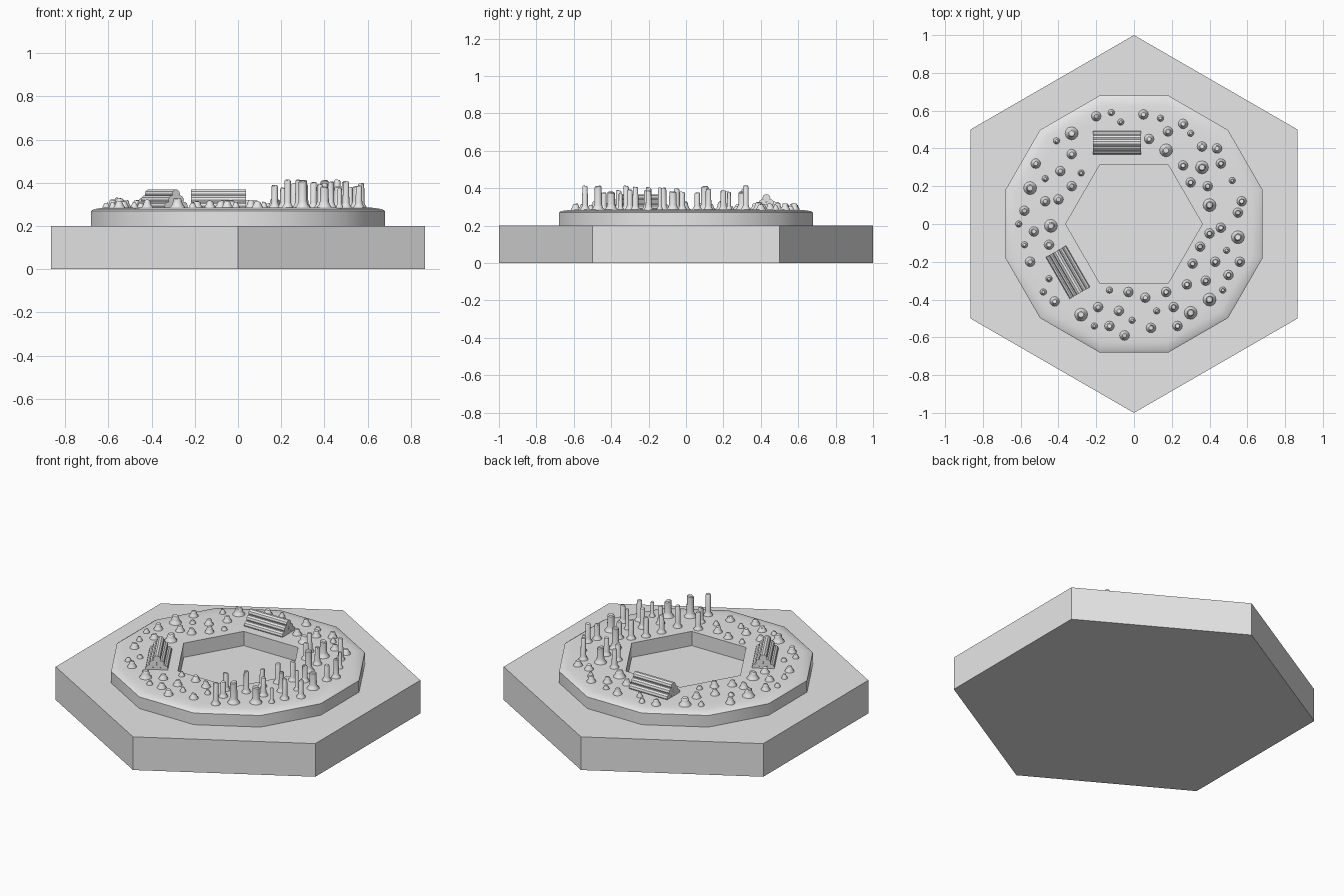
import bpy
import bmesh
import math
import random
from mathutils import Matrix, Vector

random.seed(4)
if "Cube" in bpy.data.objects:
    bpy.data.objects.remove(bpy.data.objects["Cube"], do_unlink=True)

grey = bpy.data.materials.new("plain_grey")
grey.use_nodes = True
grey.diffuse_color = (0.8, 0.8, 0.8, 1)
grey.node_tree.nodes["Principled BSDF"].inputs["Base Color"].default_value = grey.diffuse_color


def finish(bm, name, smooth=True):
    """Turn a bmesh into a named, shaded object."""
    bmesh.ops.recalc_face_normals(bm, faces=bm.faces)
    mesh = bpy.data.meshes.new(name)
    bm.to_mesh(mesh)
    bm.free()
    mesh.materials.append(grey)
    obj = bpy.data.objects.new(name, mesh)
    bpy.context.collection.objects.link(obj)
    if smooth:
        bpy.ops.object.select_all(action="DESELECT")
        obj.select_set(True)
        bpy.context.view_layer.objects.active = obj
        bpy.ops.object.shade_smooth_by_angle(angle=math.radians(35))
    return obj


def skin(bm, rings, closed=False):
    """Connect successive rings of vertices with quads."""
    pairs = list(zip(rings, rings[1:]))
    if closed:
        pairs.append((rings[-1], rings[0]))
    for low, high in pairs:
        for i in range(len(low)):
            j = (i + 1) % len(low)
            bm.faces.new((low[i], low[j], high[j], high[i]))


def polygon_ring(bm, sides, radius, first_corner, z, steps=24):
    """Sample a regular polygon outline at evenly spaced angles."""
    ring = []
    sector = math.tau / sides
    for k in range(steps):
        a = math.tau * k / steps
        off = (a - first_corner) % sector - sector / 2
        r = radius * math.cos(sector / 2) / math.cos(off)
        ring.append(bm.verts.new((r * math.cos(a), r * math.sin(a), z)))
    return ring


# Hexagonal ground slab
bm = bmesh.new()
bmesh.ops.create_cone(bm, cap_ends=True, segments=6, radius1=1, radius2=1, depth=0.2,
                      matrix=Matrix.Translation((0, 0, 0.1)) @ Matrix.Rotation(math.pi / 6, 4, "Z"))
# Put corners on the y axis whichever way the primitive starts
if max(v.co.y for v in bm.verts) < 0.95:
    bmesh.ops.rotate(bm, verts=bm.verts, matrix=Matrix.Rotation(math.pi / 6, 3, "Z"))
finish(bm, "ground_slab", smooth=False)

# Raised twelve-sided plateau with a hexagonal pit
bm = bmesh.new()
corner = math.pi / 12
outline = [(0.704, 0.2), (0.704, 0.27), (0.69, 0.278), (0.65, 0.284), (0.6, 0.286)]
rings = [polygon_ring(bm, 12, r, corner, z) for r, z in outline]
rings += [polygon_ring(bm, 6, 0.362, 0, z) for z in (0.286, 0.2)]
skin(bm, rings, closed=True)
finish(bm, "plateau")


# Tree stumps and standing trunks, placed in hundredths of a unit
LARGE = [(17, 39), (36, 30), (40, 10), (55, -7), (40, -40), (30, -47), (-28, -48),
         (-44, -1), (-55, 19), (-33, 48)]
MEDIUM = [(-20, 57), (5, 58), (18, 49), (26, 53), (8, 45), (36, 41), (44, 40), (26, 31),
          (46, 32), (30, 22), (39, 20), (57, 12), (55, 6), (40, -5), (46, -2), (35, -12),
          (43, -20), (56, -20), (31, -21), (50, -27), (38, -30), (28, -32), (21, -44),
          (17, -36), (23, -54), (9, -55), (6, -39), (-3, -36), (-19, -44), (-8, -46),
          (-13, -54), (-5, -59), (-42, -41), (-55, -20), (-45, -11), (-53, -4), (-58, 7),
          (-47, 12), (-40, 13), (-33, 20), (-39, 28), (-52, 32), (-33, 37)]
SMALL = [(-12, 59), (-7, 54), (14, 56), (30, 48), (52, 23), (49, -14), (47, -35), (12, -46),
         (-13, -35), (-1, -51), (-21, -54), (-48, -36), (-45, -29), (-58, -11), (-61, 0),
         (-47, 24), (-28, 27), (-41, 44)]


def add_trunk(bm, x, y, radius, height):
    """Flared root, slim stem and a slightly slanted, rounded cut."""
    profile = [(1, -0.005), (0.95, 0.004), (0.7, 0.014), (0.57, 0.6 * radius + 0.008),
               (0.53, height - 0.005), (0.4, height)]
    slant = Vector((random.uniform(-0.2, 0.2), random.uniform(-0.2, 0.2)))
    rings = []
    for i, (scale, h) in enumerate(profile):
        ring = []
        for k in range(12):
            a = math.tau * k / 12
            d = Vector((math.cos(a), math.sin(a))) * radius * scale
            tilt = d.dot(slant) if i > 3 else 0
            ring.append(bm.verts.new((x + d.x, y + d.y, 0.284 + h + tilt)))
        rings.append(ring)
    skin(bm, rings)
    bm.faces.new(rings[-1])


stumps, trunks = bmesh.new(), bmesh.new()
for spots, radius in ((LARGE, 0.036), (MEDIUM, 0.027), (SMALL, 0.018)):
    for x, y in spots:
        if x > 15 and y < 33:
            add_trunk(trunks, x / 100, y / 100, radius, random.uniform(0.09, 0.13))
        else:
            add_trunk(stumps, x / 100, y / 100, radius, radius + random.uniform(0.002, 0.01))
finish(stumps, "tree_stumps")
finish(trunks, "standing_trunks")


# Stacked log piles
def log_pile(name, x, y, turn):
    bm = bmesh.new()
    place = Matrix.Translation((x, y, 0)) @ Matrix.Rotation(turn, 4, "Z")
    lay = Matrix.Rotation(math.pi / 2, 4, "Y")
    for row in range(4):
        count = 4 - row
        for k in range(count):
            spot = Matrix.Translation((0, (k - (count - 1) / 2) * 0.041, 0.264 + row * 0.028))
            bmesh.ops.create_cone(bm, cap_ends=True, segments=10, radius1=0.021, radius2=0.021,
                                  depth=0.254, matrix=place @ spot @ lay)
    finish(bm, name)


log_pile("back_log_pile", -0.09, 0.43, 0)
log_pile("front_log_pile", -0.35, -0.255, math.radians(-60))
